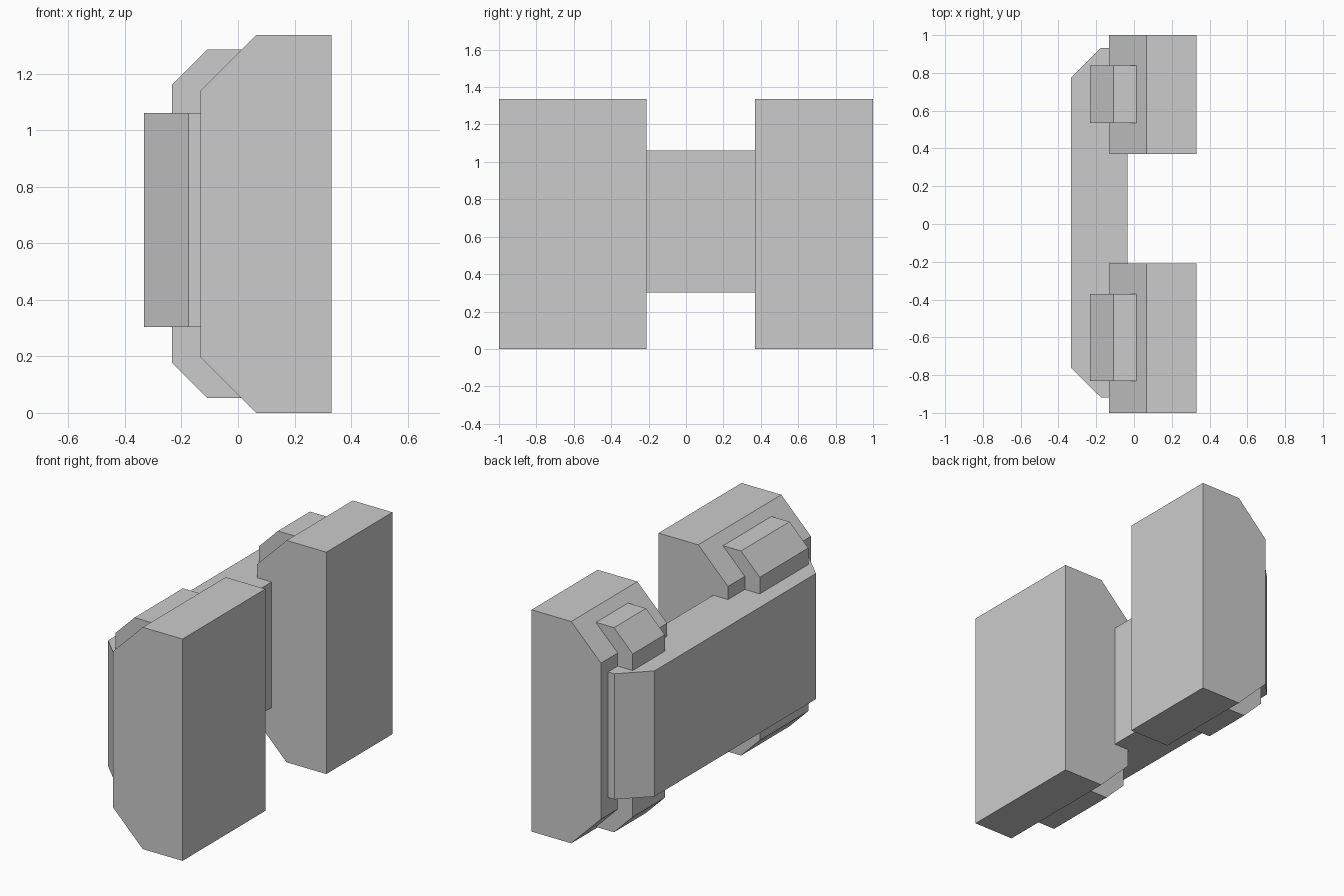
import bpy
import bmesh
from mathutils import Vector

if "Cube" in bpy.data.objects:
    bpy.data.objects.remove(bpy.data.objects["Cube"])


def prism(name, profile, to_3d, start, end):
    """Extrude a 2D profile between two positions along its normal axis."""
    bm = bmesh.new()
    face = bm.faces.new([bm.verts.new(to_3d(a, b, start)) for a, b in profile])
    top = bmesh.ops.extrude_face_region(bm, geom=[face])["geom"]
    offset = Vector(to_3d(0, 0, end)) - Vector(to_3d(0, 0, start))
    bmesh.ops.translate(bm, vec=offset,
                        verts=[v for v in top if isinstance(v, bmesh.types.BMVert)])
    bmesh.ops.recalc_face_normals(bm, faces=bm.faces)
    mesh = bpy.data.meshes.new(name)
    bm.to_mesh(mesh)
    bm.free()
    bpy.context.collection.objects.link(bpy.data.objects.new(name, mesh))


def along_y(x, z, y):
    return (x, y, z)


def along_z(x, y, z):
    return (x, y, z)


def chamfered(back, front, low, high, cut):
    """Side profile with both back (-x) corners cut."""
    return [(back, low + cut), (back + cut, low), (front, low),
            (front, high), (back + cut, high), (back, high - cut)]


# Two upright blocks, each with a small strap wrapped around its back
block = chamfered(-0.133, 0.33, 0.0, 1.337, 0.198)
strap = chamfered(-0.233, 0.012, 0.052, 1.285, 0.125)
for side, block_y, strap_y in (("front", (-1.0, -0.21), (-0.832, -0.37)),
                               ("rear", (0.37, 1.0), (0.535, 0.84))):
    prism(f"{side}_block", block, along_y, *block_y)
    prism(f"{side}_strap", strap, along_y, *strap_y)

# Back plate joining the blocks, with angled ends
plate = [(-0.333, -0.762), (-0.175, -0.918), (-0.035, -0.918),
         (-0.035, 0.932), (-0.175, 0.932), (-0.333, 0.775)]
prism("back_plate", plate, along_z, 0.303, 1.06)
